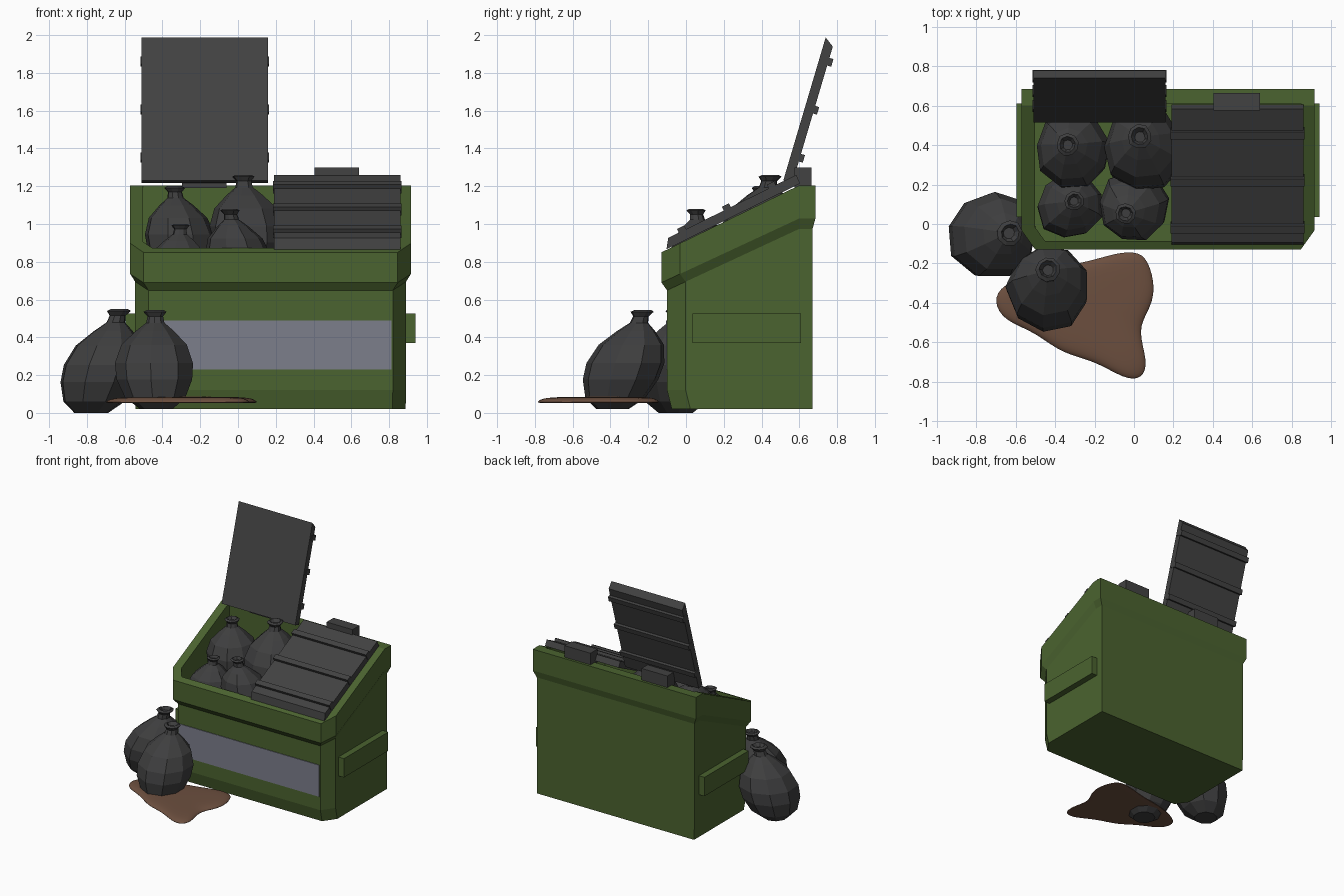
import bpy, bmesh, math, random
from mathutils import Vector

random.seed(4)
if "Cube" in bpy.data.objects:
    bpy.data.objects.remove(bpy.data.objects["Cube"], do_unlink=True)


def material(name, rgb):
    m = bpy.data.materials.new(name)
    m.use_nodes = True
    m.diffuse_color = (*rgb, 1)
    bsdf = m.node_tree.nodes["Principled BSDF"]
    bsdf.inputs["Base Color"].default_value = (*rgb, 1)
    bsdf.inputs["Roughness"].default_value = 0.8
    return m


GREEN = material("bin green", (0.070, 0.125, 0.029))
LID = material("lid charcoal", (0.054, 0.054, 0.054))
BAG = material("bag charcoal", (0.048, 0.048, 0.049))
STRIPE = material("stripe grey", (0.20, 0.21, 0.26))
BROWN = material("spill brown", (0.15, 0.078, 0.049))


def loft(name, rings, mat):
    """Skin a stack of equal-length rings and cap both ends."""
    bm = bmesh.new()
    loops = [[bm.verts.new(p) for p in ring] for ring in rings]
    for a, b in zip(loops, loops[1:]):
        for i in range(len(a)):
            j = (i + 1) % len(a)
            bm.faces.new((a[i], a[j], b[j], b[i]))
    bm.faces.new(loops[0])
    bm.faces.new(loops[-1])
    bmesh.ops.recalc_face_normals(bm, faces=bm.faces)
    mesh = bpy.data.meshes.new(name)
    bm.to_mesh(mesh)
    bm.free()
    mesh.materials.append(mat)
    obj = bpy.data.objects.new(name, mesh)
    bpy.context.collection.objects.link(obj)
    return obj


def prism(name, profile, x0, x1, mat):
    """Extrude a (y, z) profile along x."""
    return loft(name, [[(x, y, z) for y, z in profile] for x in (x0, x1)], mat)


def box(name, x, y, z, mat):
    return prism(name, [(y[0], z[0]), (y[1], z[0]), (y[1], z[1]), (y[0], z[1])], *x, mat)


# Bin shell: chamfered plan, sloping rim, hollow inside
CX, SHOULDER = 0.1725, 0.60


def bin_ring(half, front, back, z, slope, cut=0.07):
    side = [(half - cut, front), (half, front + cut * 1.4), (half, SHOULDER), (half, back)]
    plan = side + [(-x, y) for x, y in reversed(side)]
    return [(CX + x, y, z + slope * (min(y, SHOULDER) + 0.13)) for x, y in plan]


loft("bin_body", [
    bin_ring(0.715, -0.075, 0.67, 0.02, 0),
    bin_ring(0.717, -0.10, 0.67, 0.12, 0),
    bin_ring(0.717, -0.10, 0.67, 0.635, 0.465),
    bin_ring(0.743, -0.13, 0.685, 0.69, 0.465),
    bin_ring(0.743, -0.13, 0.685, 0.85, 0.486),
    bin_ring(0.675, -0.085, 0.61, 0.85, 0.486, 0.05),
    bin_ring(0.675, -0.085, 0.61, 0.10, 0, 0.05),
], GREEN)

# Front stripe and side lifting pockets
box("front_stripe", (CX - 0.64, CX + 0.64), (-0.105, -0.097), (0.23, 0.49), STRIPE)
for name, s in (("left_pocket", 1), ("right_pocket", -1)):
    box(name, sorted((CX + s * 0.70, CX + s * 0.768)), (0.035, 0.61), (0.37, 0.525), GREEN)


# Lids: bevelled slab with three ribs, placed by hinge point and direction
def lid(name, x0, x1, hinge, direction):
    d = Vector(direction).normalized()
    n = Vector((d.y, -d.x))
    length, thick = 0.79, 0.05

    def place(points):
        return [tuple(Vector(hinge) + d * s + n * t) for s, t in points]

    prism(name, place([(0, 0), (length, 0), (length - 0.035, thick), (0, thick)]), x0, x1, LID)
    for i in range(3):
        s = 0.12 + 0.265 * i
        rib = [(s, 0.02), (s + 0.042, 0.02), (s + 0.042, 0.072), (s, 0.072)]
        prism(f"{name}_rib_{i + 1}", place(rib), x0 - 0.005, x1 + 0.005, LID)


lid("closed_lid", 0.19, 0.86, (0.605, 1.215), (-0.70, -0.345))
lid("open_lid", -0.51, 0.16, (0.515, 1.23), (0.228, 0.77))
for name, x in (("left_hinge", 0.522), ("right_hinge", -0.178)):
    box(name, (x - 0.118, x + 0.118), (0.575, 0.665), (1.19, 1.30), LID)

# Tied rubbish bags: faceted, slightly uneven, necks leaning off centre
BAG_PROFILE = [(0.09, 0), (0.165, 0.06), (0.208, 0.16), (0.215, 0.25), (0.18, 0.35),
               (0.105, 0.425), (0.05, 0.47), (0.043, 0.505), (0.064, 0.53),
               (0.045, 0.54), (0.028, 0.515)]


def bag(name, centre, neck, top, size):
    sides, turn = 9, random.random()
    wobble = [random.uniform(0.95, 1.07) for _ in range(sides)]
    rings = []
    for r, z in BAG_PROFILE:
        k = (z - 0.22) / 0.29
        ox = centre[0] + (neck[0] - centre[0]) * k
        oy = centre[1] + (neck[1] - centre[1]) * k
        ring = []
        for i in range(sides):
            a = math.tau * (i + turn) / sides
            q = r * size * wobble[i]
            ring.append((ox + q * math.cos(a), oy + q * math.sin(a), top + (z - 0.54) * size))
        rings.append(ring)
    loft(name, rings, BAG)


bag("ground_bag_side", (-0.715, -0.05), (-0.635, -0.045), 0.55, 1.02)
bag("ground_bag_front", (-0.43, -0.32), (-0.435, -0.235), 0.545, 0.97)
bag("bin_bag_back_right", (-0.31, 0.37), (-0.335, 0.40), 1.20, 0.88)
bag("bin_bag_back_left", (0.05, 0.38), (0.03, 0.44), 1.26, 0.94)
bag("bin_bag_front_right", (-0.325, 0.09), (-0.305, 0.115), 1.00, 0.78)
bag("bin_bag_front_left", (0.0, 0.09), (-0.04, 0.055), 1.08, 0.82)

# Spilled puddle: rounded free-form outline, softly domed
outline = [(-0.67, -0.31), (-0.71, -0.39), (-0.66, -0.49), (-0.5, -0.545), (-0.37, -0.655),
           (-0.2, -0.69), (-0.05, -0.785), (0.04, -0.785), (0.07, -0.7), (0.015, -0.535),
           (0.07, -0.445), (0.11, -0.335), (0.07, -0.18), (0.01, -0.14), (-0.1, -0.15),
           (-0.25, -0.2), (-0.48, -0.23)]
px, py = -0.25, -0.42
puddle = loft("puddle", [[(px + (x - px) * s, py + (y - py) * s, z) for x, y in outline]
                         for s, z in ((0.95, 0.053), (1.01, 0.053), (1.01, 0.062),
                                      (0.92, 0.08), (0.6, 0.086))], BROWN)
puddle.modifiers.new("round", "SUBSURF").levels = 2
for p in puddle.data.polygons:
    p.use_smooth = True
